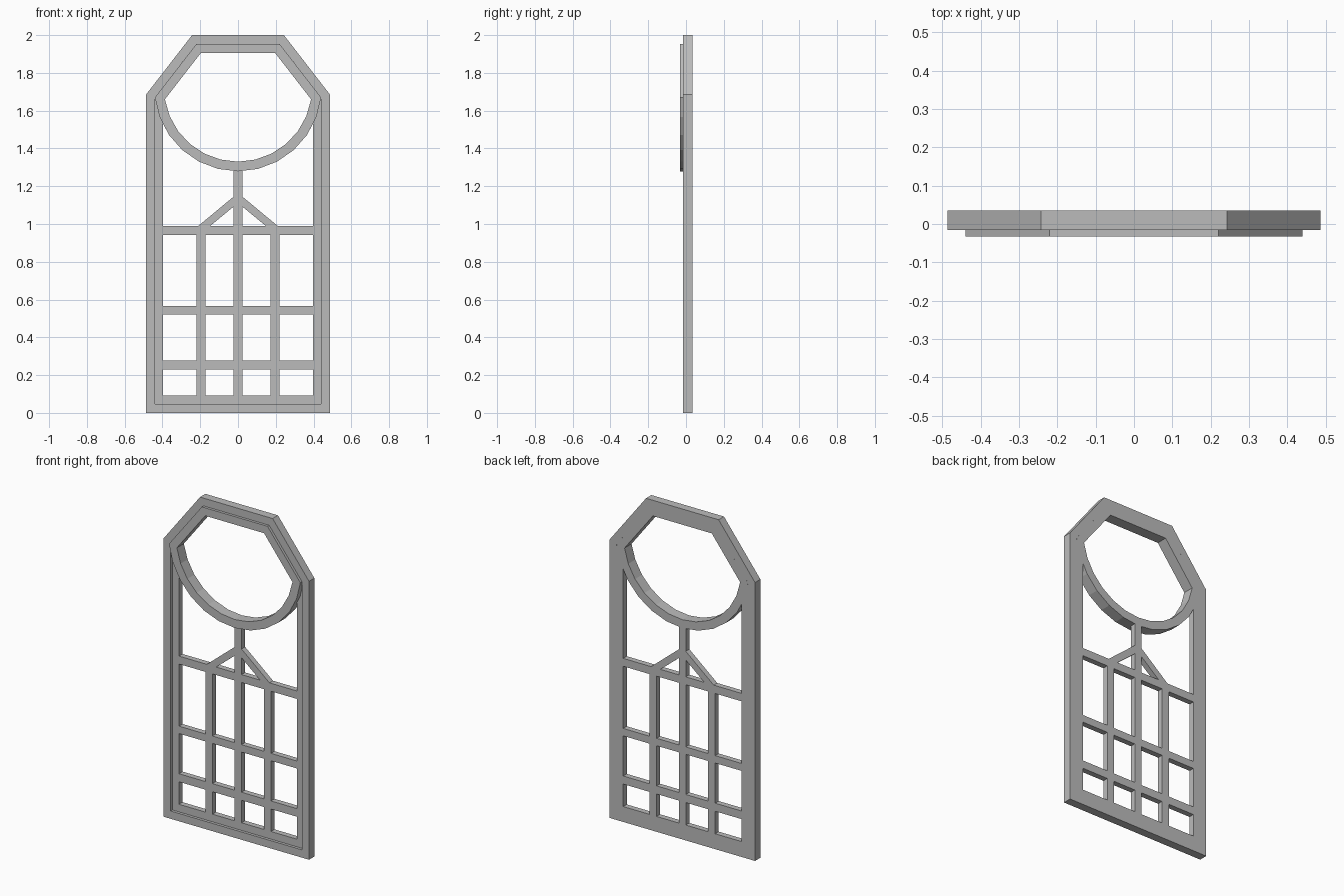
import bpy, bmesh
from math import sin, cos, pi, asin
from mathutils import Matrix

cube = bpy.data.objects.get("Cube")
if cube:
    bpy.data.objects.remove(cube, do_unlink=True)

grey = bpy.data.materials.new("window_grey")
grey.use_nodes = True
grey.diffuse_color = (0.5, 0.5, 0.5, 1)
grey.node_tree.nodes["Principled BSDF"].inputs["Base Color"].default_value = (0.5, 0.5, 0.5, 1)

BACK = 0.035
RING_Z = 1.722


def mirror(points):
    return [(-x, z) for x, z in reversed(points)]


def rect(x0, x1, z0, z1):
    return [(x0, z0), (x1, z0), (x1, z1), (x0, z1)]


def arc(radius, start_z, steps=12):
    """Lower arc from the right rim to the left rim."""
    a = asin((RING_Z - start_z) / radius)
    angles = [a + (pi - 2 * a) * i / steps for i in range(steps + 1)]
    return [(radius * cos(t), RING_Z - radius * sin(t)) for t in angles]


def slab(name, loops, front):
    """Extrude a filled outline with holes from the front depth to the back."""
    curve = bpy.data.curves.new(name + "_profile", 'CURVE')
    curve.dimensions = '2D'
    curve.fill_mode = 'BOTH'
    curve.extrude = (BACK - front) / 2
    for loop in loops:
        spline = curve.splines.new('POLY')
        spline.points.add(len(loop) - 1)
        for point, (x, z) in zip(spline.points, loop):
            point.co = (x, z, 0, 1)
        spline.use_cyclic_u = True
        spline.use_smooth = False
    helper = bpy.data.objects.new(name + "_profile", curve)
    bpy.context.collection.objects.link(helper)
    bpy.context.view_layer.update()
    mesh = bpy.data.meshes.new_from_object(helper)
    bpy.data.objects.remove(helper, do_unlink=True)
    bpy.data.curves.remove(curve)

    # Stand the profile upright and weld its caps to its sides
    bm = bmesh.new()
    bm.from_mesh(mesh)
    bm.transform(Matrix.Translation((0, (front + BACK) / 2, 0)) @ Matrix.Rotation(pi / 2, 4, 'X'))
    bmesh.ops.remove_doubles(bm, verts=bm.verts, dist=0.0001)
    bmesh.ops.recalc_face_normals(bm, faces=bm.faces)
    for face in bm.faces:
        face.smooth = False
        face.material_index = 0
    bm.to_mesh(mesh)
    bm.free()
    mesh.name = name
    mesh.materials.clear()
    mesh.materials.append(grey)
    obj = bpy.data.objects.new(name, mesh)
    bpy.context.collection.objects.link(obj)


# Outer frame with clipped top corners
def gable(half, base, shoulder, top_half, top):
    side = [(half, base), (half, shoulder), (top_half, top)]
    return side + mirror(side)


slab("outer_frame", [gable(0.487, 0, 1.685, 0.243, 2.0),
                     gable(0.44, 0.047, 1.67, 0.22, 1.953)], -0.016)

# Proud ring: angular top, round bottom
ring_outer = arc(0.443, 1.67)
ring_inner = arc(0.392, 1.66)
slab("round_light_ring", [ring_outer + [(-0.22, 1.953), (0.22, 1.953)],
                          ring_inner + [(-0.197, 1.905), (0.197, 1.905)]], -0.032)

# Recessed lattice: lower panes, gable triangles and upper side openings
BAR = 0.023
outline = [(-0.44, 0.047), (0.44, 0.047), (0.44, 1.66)] + arc(0.42, 1.675) + [(-0.44, 1.66)]
half_holes = []
for x0, x1 in ((BAR, 0.172), (0.22, 0.396)):
    for z0, z1 in ((0.093, 0.229), (0.278, 0.521), (0.566, 0.942)):
        half_holes.append(rect(x0, x1, z0, z1))
half_holes.append([(BAR, 0.99), (0.147, 0.99), (BAR, 1.092)])
under_ring = [p for p in ring_outer if BAR < p[0] < 0.396]
half_holes.append([(0.21, 0.99), (0.396, 0.99), (0.396, 1.53)] + under_ring
                  + [(BAR, 1.282), (BAR, 1.145)])
slab("lattice", [outline] + half_holes + [mirror(h) for h in half_holes], 0.001)
